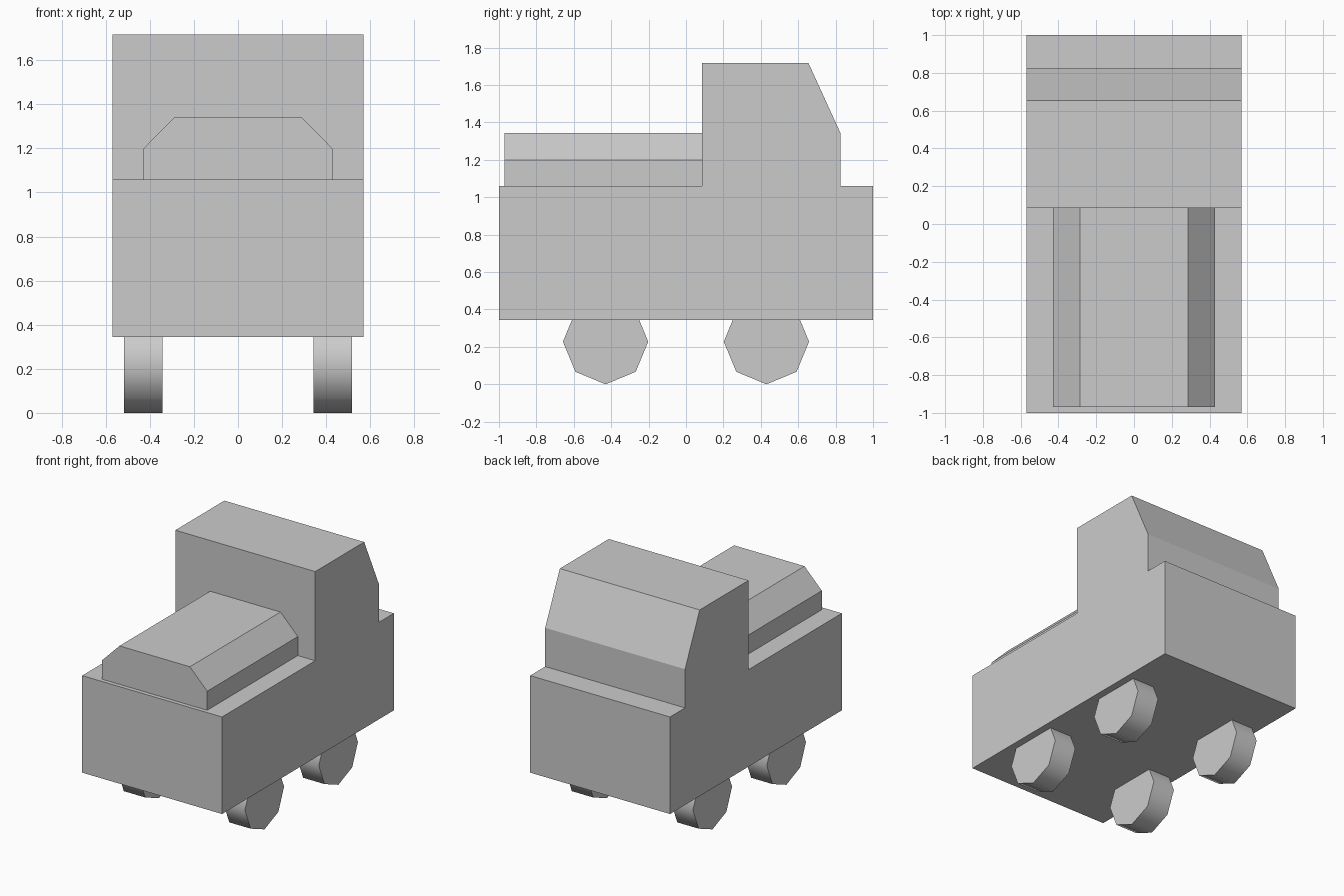
import bpy, bmesh, math

if "Cube" in bpy.data.objects:
    bpy.data.objects.remove(bpy.data.objects["Cube"])


def prism(name, profile, start, end, to_3d):
    """Extrude a 2D profile from start to end; to_3d places (a, b, depth) in space."""
    bm = bmesh.new()
    face = bm.faces.new([bm.verts.new(to_3d(a, b, start)) for a, b in profile])
    shift = [q - p for p, q in zip(to_3d(0, 0, start), to_3d(0, 0, end))]
    new = bmesh.ops.extrude_face_region(bm, geom=[face], use_keep_orig=True)["geom"]
    bmesh.ops.translate(bm, vec=shift, verts=[v for v in new if isinstance(v, bmesh.types.BMVert)])
    bmesh.ops.recalc_face_normals(bm, faces=bm.faces)
    mesh = bpy.data.meshes.new(name)
    bm.to_mesh(mesh)
    bm.free()
    obj = bpy.data.objects.new(name, mesh)
    bpy.context.collection.objects.link(obj)
    return obj


def along_x(y, z, d):
    return (d, y, z)


def along_y(x, z, d):
    return (x, d, z)


# Chassis and cab share one side profile
prism("chassis_and_cab", [
    (-1, 0.345), (1, 0.345), (1, 1.06), (0.825, 1.06), (0.825, 1.345),
    (0.655, 1.717), (0.085, 1.717), (0.085, 1.06), (-1, 1.06),
], -0.57, 0.57, along_x)

# Chamfered engine hood in front of the cab
half = [(0.428, 1.06), (0.428, 1.2), (0.287, 1.343)]
prism("engine_hood", half + [(-x, z) for x, z in reversed(half)], -0.97, 0.085, along_y)

# Four eight-sided wheels with a smooth tread
R = 0.228
for side, x in (("left", -0.43), ("right", 0.43)):
    for place, y in (("front", -0.43), ("rear", 0.43)):
        ring = [(y + R * math.cos(i * math.pi / 4), R + R * math.sin(i * math.pi / 4))
                for i in range(8)]
        wheel = prism(f"{place}_{side}_wheel", ring, x - 0.087, x + 0.087, along_x)
        bpy.ops.object.select_all(action="DESELECT")
        wheel.select_set(True)
        bpy.context.view_layer.objects.active = wheel
        bpy.ops.object.shade_smooth_by_angle(angle=math.radians(50))
